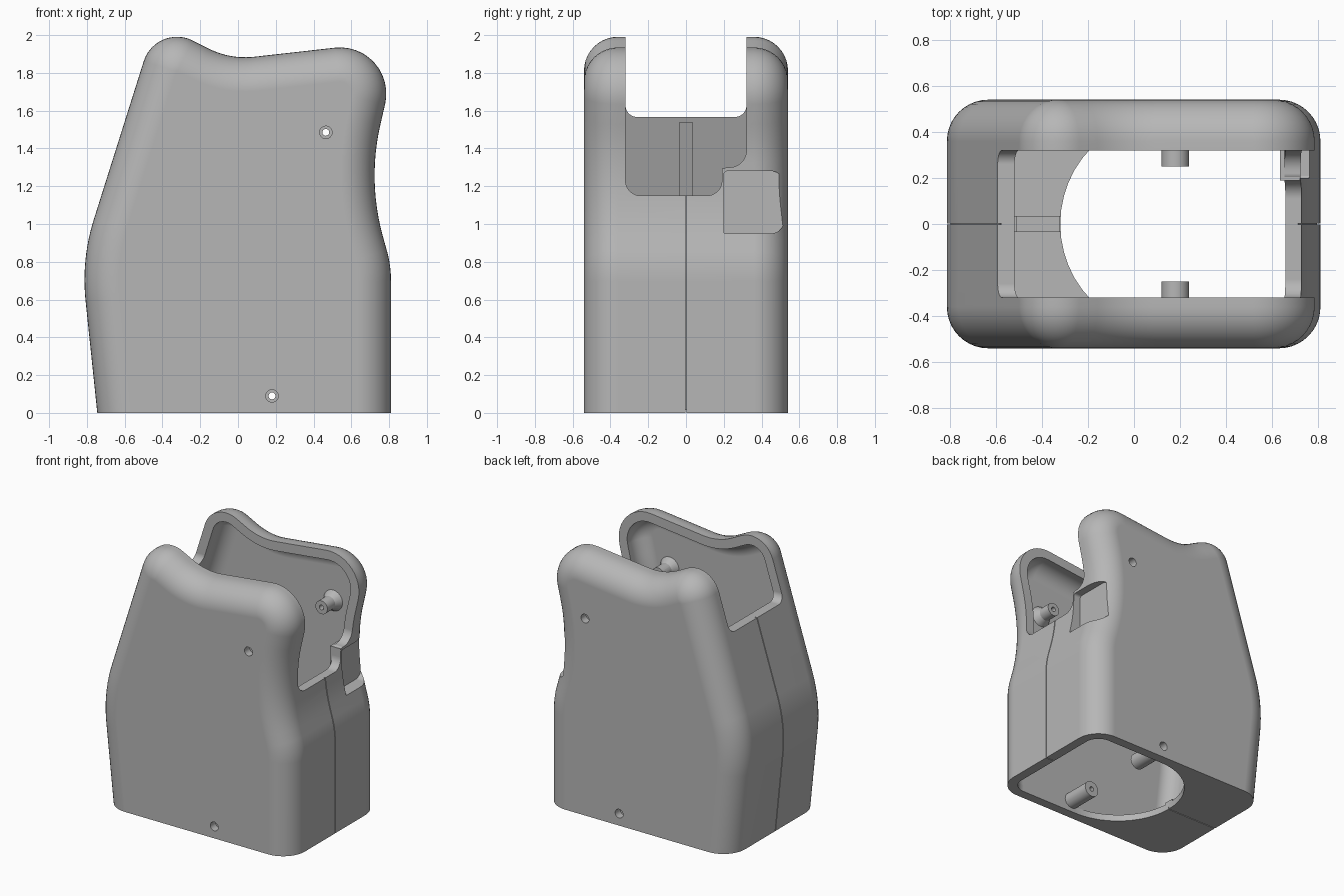
import bpy, bmesh
from math import sin, cos, tan, pi, radians
from mathutils import Vector, Matrix

if "Cube" in bpy.data.objects:
    bpy.data.objects.remove(bpy.data.objects["Cube"], do_unlink=True)

grey = bpy.data.materials.new("matte_grey")
grey.use_nodes = True
grey.diffuse_color = (0.47, 0.47, 0.47, 1)
grey.node_tree.nodes["Principled BSDF"].inputs["Base Color"].default_value = (0.47, 0.47, 0.47, 1)

WALL, FLOOR, FILLET, HALF = 0.07, 0.05, 0.18, 0.54


def rounded(corners, steps=12):
    """Turn corners (a, b, radius) into points with their side normals."""
    pts = [Vector(c[:2]) for c in corners]
    out = []
    for i, (p, c) in enumerate(zip(pts, corners)):
        d1 = (p - pts[i - 1]).normalized() if i else (pts[1] - p).normalized()
        d2 = (pts[i + 1] - p).normalized() if i < len(pts) - 1 else d1
        n1 = Vector((-d1.y, d1.x))
        r = c[2]
        if r == 0:
            out.append((p, n1))
            continue
        turn = -d1.angle_signed(d2)
        s = -1 if turn > 0 else 1
        centre = p - d1 * r * tan(abs(turn) / 2) - n1 * r * s
        for k in range(steps + 1):
            n = Matrix.Rotation(turn * k / steps, 2) @ n1
            out.append((centre + n * r * s, n))
    return out


def make(name, bm):
    bmesh.ops.recalc_face_normals(bm, faces=bm.faces)
    mesh = bpy.data.meshes.new(name)
    bm.to_mesh(mesh)
    bm.free()
    mesh.materials.append(grey)
    ob = bpy.data.objects.new(name, mesh)
    bpy.context.collection.objects.link(ob)
    return ob


def prism(corners, axis, lo, hi):
    """Extrude a rounded outline along x or z."""
    bm = bmesh.new()
    place = (lambda p, c: (c, p.x, p.y)) if axis == "x" else (lambda p, c: (p.x, p.y, c))
    pts = [p for p, n in rounded(corners)]
    rings = [[bm.verts.new(place(p, c)) for p in pts] for c in (lo, hi)]
    for i in range(len(pts)):
        j = (i + 1) % len(pts)
        bm.faces.new((rings[0][i], rings[0][j], rings[1][j], rings[1][i]))
    for ring in rings:
        bm.faces.new(ring)
    return make("tool", bm)


def rect(a0, a1, b0, b1):
    return [(a0, b0, 0), (a1, b0, 0), (a1, b1, 0), (a0, b1, 0)]


def rod(x, z, y0, y1, r0, r1=None):
    """Cylinder or cone along y."""
    bm = bmesh.new()
    turn = Matrix.Translation((x, (y0 + y1) / 2, z)) @ Matrix.Rotation(-pi / 2, 4, "X")
    bmesh.ops.create_cone(bm, cap_ends=True, segments=32, radius1=r0,
                          radius2=r0 if r1 is None else r1, depth=y1 - y0, matrix=turn)
    return make("tool", bm)


def combine(ob, tool, operation="DIFFERENCE"):
    mod = ob.modifiers.new("bool", "BOOLEAN")
    mod.operation, mod.solver, mod.object = operation, "EXACT", tool
    bpy.context.view_layer.objects.active = ob
    bpy.ops.object.modifier_apply(modifier=mod.name)
    bpy.data.objects.remove(tool, do_unlink=True)


# Side outline of the housing, bottom left over the top to bottom right
outline = rounded([
    (-0.745, 0, 0), (-0.83, 0.813, 1.06), (-0.4335, 2.07, 0.185), (-0.042, 1.871, 0.43),
    (0.857, 1.972, 0.245), (0.685, 1.229, 1.2), (0.81, 0.78, 0.6), (0.81, 0, 0)])


def solid(name, inset, half, radius, floor):
    """Outline shrunk by inset, swept across y with filleted side edges."""
    layers = [(half, inset)]
    if radius:
        layers = [(half - radius * (1 - sin(t)), inset + radius * (1 - cos(t)))
                  for t in (pi / 2 * (1 - k / 10) for k in range(11))]
    layers += [(-y, d) for y, d in reversed(layers)]
    bm = bmesh.new()
    grid = []
    for y, d in layers:
        row = [p - n * d for p, n in outline]
        row[0].y = row[-1].y = floor
        grid.append([bm.verts.new((p.x, y, p.y)) for p in row])
    for a, b in zip(grid, grid[1:]):
        for i in range(len(a) - 1):
            bm.faces.new((a[i], a[i + 1], b[i + 1], b[i]))
    bm.faces.new([r[0] for r in grid] + [r[-1] for r in reversed(grid)])
    bm.faces.new(grid[0])
    bm.faces.new(grid[-1])
    return make(name, bm)


# Hollow housing
shell = solid("housing_shell", 0, HALF, FILLET, 0)
combine(shell, solid("tool", WALL, HALF - WALL, FILLET - WALL, FLOOR))

# Bottom opening with one round end
combine(shell, prism([(0.738, 0.1, 0), (0.738, 0.468, 0.11), (-0.32, 0.468, 0.465),
                      (-0.32, -0.468, 0.465), (0.738, -0.468, 0.11), (0.738, -0.1, 0)],
                     "z", -0.1, FLOOR + 0.03))

# Open slot over the top: shallow at one end, deep and stepped at the other
combine(shell, prism([(-0.32, 2.2, 0), (-0.32, 1.567, 0.06), (0.32, 1.567, 0.06),
                      (0.32, 2.2, 0)], "x", -1.2, 0.1))
combine(shell, prism([(-0.32, 2.2, 0), (-0.32, 1.15, 0.08), (0.19, 1.15, 0.08),
                      (0.19, 1.3, 0.03), (0.32, 1.3, 0.09), (0.32, 2.2, 0)], "x", 0, 1.2))

# Recessed side pocket with its backing
backing = prism(rect(0.19, 0.6, 0.93, 1.295), "x", 0.635, 0.9)
combine(backing, solid("tool", 0.002, HALF - 0.002, FILLET, 0), "INTERSECT")
combine(shell, backing, "UNION")
combine(shell, prism([(0.2, 1.1, 0), (0.2, 0.95, 0.01), (0.52, 0.95, 0.07),
                      (0.52, 1.28, 0.07), (0.2, 1.28, 0.02), (0.2, 1.2, 0)], "x", 0.665, 1))

# Screw bosses, bores and counterbores on both sides
for x, z, tip, r in ((0.465, 1.485, 0.33, 0.05), (0.18, 0.09, 0.25, 0.06)):
    for side in (1, -1):
        def across(a, b, ra, rb=None):
            if side > 0:
                return rod(x, z, a, b, ra, rb)
            return rod(x, z, -b, -a, ra if rb is None else rb, ra)
        combine(shell, across(tip, 0.5, r), "UNION")
        if z > 1:
            combine(shell, across(0.42, 0.49, r * 0.98, r + 0.04), "UNION")
        combine(shell, across(tip - 0.05, 0.6, 0.018))
        combine(shell, across(0.48, 0.6, 0.033))

# Fine parting seam round the middle
seam = solid("tool", -0.02, 0.003, 0, -0.02)
combine(seam, solid("tool", 0.015, 0.02, 0, 0.015))
combine(shell, seam)

# Alignment lip inside the long wall and floor
lip = solid("alignment_lip", WALL - 0.01, 0.035, 0, FLOOR - 0.01)
combine(lip, solid("tool", WALL + 0.018, 0.06, 0, FLOOR + 0.018))
combine(lip, prism(rect(-1, -0.322, -0.1, 0.1), "z", -0.1, 1.54), "INTERSECT")

# Smooth shading with crisp edges
for ob in (shell, lip):
    bpy.ops.object.select_all(action="DESELECT")
    ob.select_set(True)
    bpy.context.view_layer.objects.active = ob
    bpy.ops.object.shade_smooth_by_angle(angle=radians(30))
    mod = ob.modifiers.new("even_normals", "WEIGHTED_NORMAL")
    mod.keep_sharp = True
